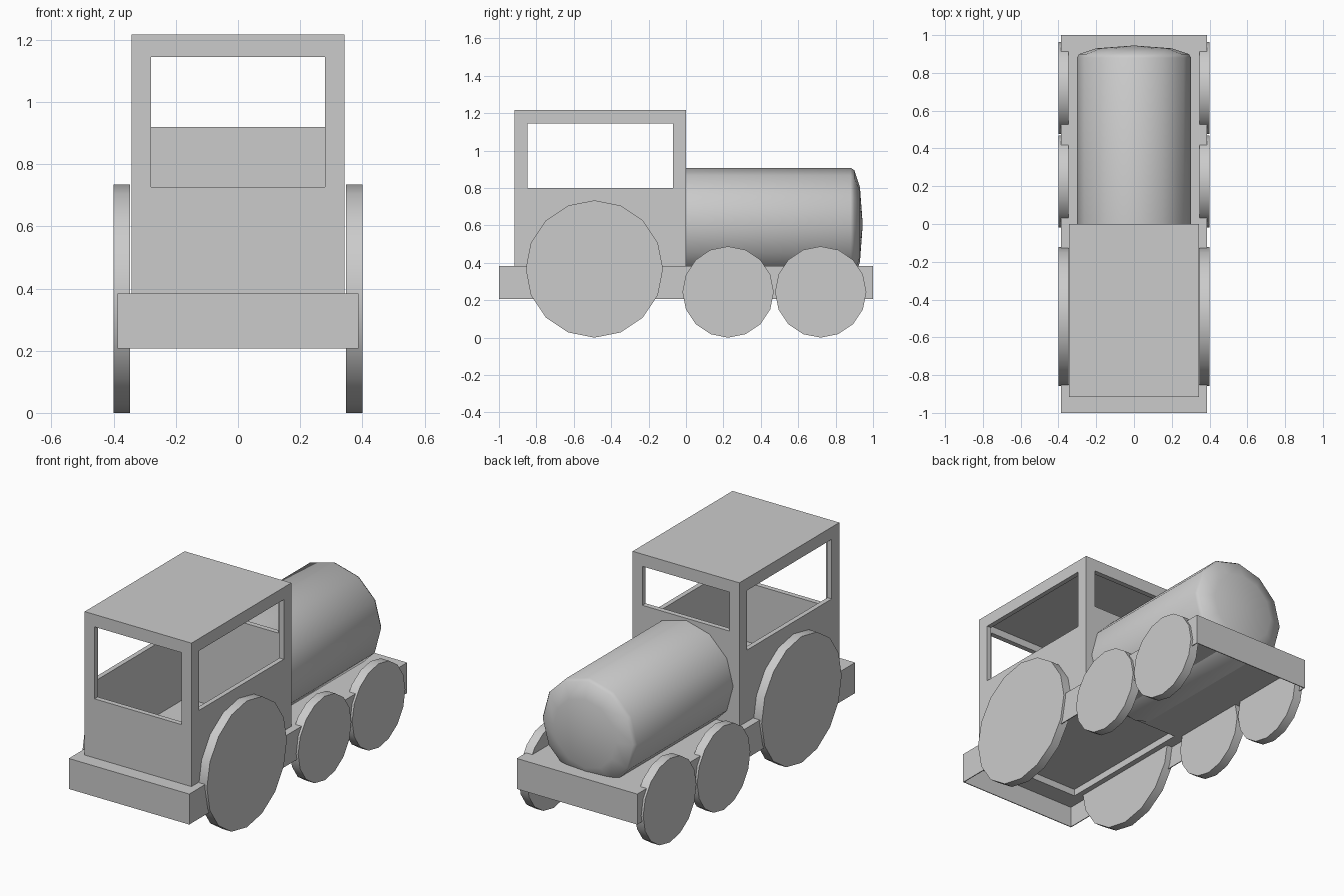
import bpy, bmesh, math

if "Cube" in bpy.data.objects:
    bpy.data.objects.remove(bpy.data.objects["Cube"])


def finish(name, bm, smooth=None):
    bmesh.ops.recalc_face_normals(bm, faces=bm.faces)
    mesh = bpy.data.meshes.new(name)
    bm.to_mesh(mesh)
    bm.free()
    ob = bpy.data.objects.new(name, mesh)
    bpy.context.collection.objects.link(ob)
    if smooth:
        bpy.ops.object.select_all(action='DESELECT')
        ob.select_set(True)
        bpy.context.view_layer.objects.active = ob
        bpy.ops.object.shade_smooth_by_angle(angle=math.radians(smooth))
    return ob


def box_mesh(x, y, z):
    bm = bmesh.new()
    bmesh.ops.create_cube(bm, size=1)
    for v in bm.verts:
        v.co = [r[0] if c < 0 else r[1] for r, c in zip((x, y, z), v.co)]
    return bm


def carve(ob, cuts):
    """Subtract named boxes from an object."""
    for name, dims in cuts.items():
        cutter = finish(name + "_cutter", box_mesh(*dims))
        mod = ob.modifiers.new(name, 'BOOLEAN')
        mod.operation = 'DIFFERENCE'
        mod.solver = 'EXACT'
        mod.object = cutter
        bpy.ops.object.select_all(action='DESELECT')
        ob.select_set(True)
        bpy.context.view_layer.objects.active = ob
        bpy.ops.object.modifier_apply(modifier=name)
        bpy.data.objects.remove(cutter, do_unlink=True)


def lathe_y(name, profile, sides, smooth):
    """Revolve (radius, y) points about the y axis at height 0.605."""
    bm = bmesh.new()
    rings = []
    for r, y in profile:
        rings.append([bm.verts.new((r * math.sin(2 * math.pi * i / sides), y,
                                    0.605 + r * math.cos(2 * math.pi * i / sides)))
                      for i in range(sides)])
    for a, b in zip(rings, rings[1:]):
        for i in range(sides):
            j = (i + 1) % sides
            bm.faces.new((a[i], a[j], b[j], b[i]))
    bm.faces.new(rings[0])
    bmesh.ops.remove_doubles(bm, verts=bm.verts, dist=1e-4)
    return finish(name, bm, smooth)


# Chassis: thick deck with thin skirts, open below, shallow recess under the cab
chassis = finish("chassis", box_mesh((-0.387, 0.387), (-1, 1), (0.207, 0.384)))
carve(chassis, {
    "underside": ((-0.382, 0.382), (-0.995, 0.995), (0.1, 0.33)),
    "cab_recess": ((-0.315, 0.315), (-0.885, -0.03), (0.3, 0.37)),
})

# Cab: hollow shell with a window in each wall
cab = finish("cab", box_mesh((-0.343, 0.343), (-0.917, 0), (0.38, 1.217)))
carve(cab, {
    "cab_inside": ((-0.315, 0.315), (-0.887, -0.03), (0.3, 1.187)),
    "side_windows": ((-0.6, 0.6), (-0.847, -0.07), (0.80, 1.146)),
    "front_window": ((-0.28, 0.28), (-1.2, -0.5), (0.727, 1.145)),
    "rear_window": ((-0.281, 0.281), (-0.5, 0.3), (0.92, 1.146)),
})

# Boiler: twelve-sided barrel with a shallow domed nose
lathe_y("boiler", [(0.303, 0), (0.303, 0.88), (0.29, 0.9), (0.2, 0.93), (0, 0.945)], 12, 40)

# Wheels: one large pair and two small pairs
for label, y, r in (("large", -0.49, 0.367), ("small_middle", 0.225, 0.244),
                    ("small_end", 0.72, 0.244)):
    for side, s in (("left", -1), ("right", 1)):
        bm = bmesh.new()
        ends = [[bm.verts.new((s * x, y + r * math.sin(math.pi * i / 8),
                               r + r * math.cos(math.pi * i / 8))) for i in range(16)]
                for x in (0.347, 0.40)]
        bm.faces.new(ends[0])
        bm.faces.new(ends[1])
        for i in range(16):
            j = (i + 1) % 16
            bm.faces.new((ends[0][i], ends[0][j], ends[1][j], ends[1][i]))
        finish(f"{label}_wheel_{side}", bm, 35)
